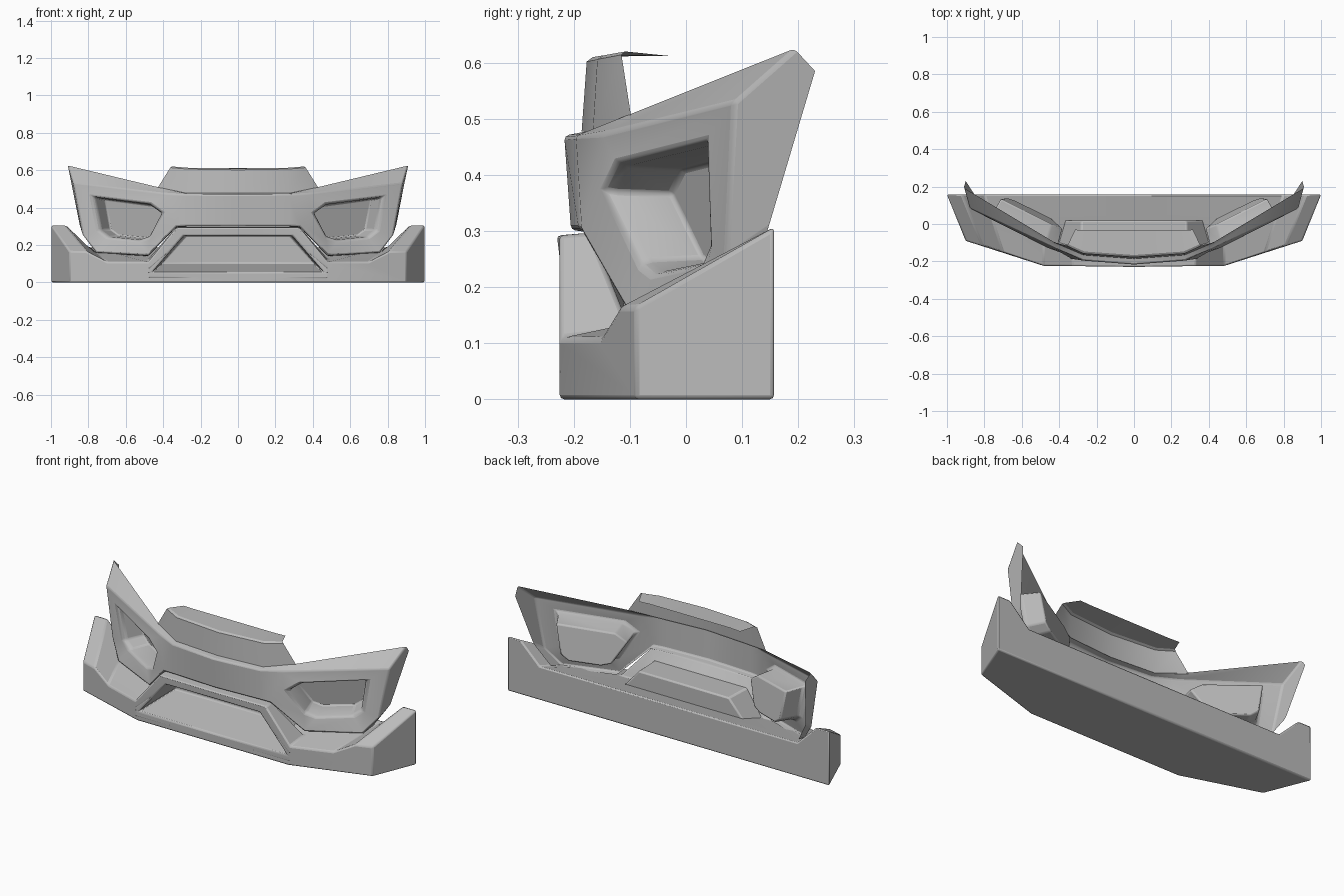
import bpy
import bmesh

old = bpy.data.objects.get("Cube")
if old:
    bpy.data.objects.remove(old)

# One grey for the whole model
grey = bpy.data.materials.new("plain grey")
grey.use_nodes = True
grey.diffuse_color = (0.5, 0.5, 0.5, 1)
grey.node_tree.nodes["Principled BSDF"].inputs["Base Color"].default_value = (0.5, 0.5, 0.5, 1)


def half_shell(name, points, faces, bevel):
    """Named points and faces for the left half, mirrored across x = 0."""
    bm = bmesh.new()
    verts = {k: bm.verts.new(p) for k, p in points.items()}
    for f in faces:
        bm.faces.new([verts[k] for k in f.split()])
    bmesh.ops.mirror(bm, geom=bm.verts[:] + bm.edges[:] + bm.faces[:],
                     axis='X', merge_dist=0.0005)
    bmesh.ops.remove_doubles(bm, verts=bm.verts[:], dist=0.0005)
    bmesh.ops.recalc_face_normals(bm, faces=bm.faces[:])
    mesh = bpy.data.meshes.new(name)
    bm.to_mesh(mesh)
    bm.free()
    mesh.materials.append(grey)
    ob = bpy.data.objects.new(name, mesh)
    bpy.context.collection.objects.link(ob)
    bpy.ops.object.select_all(action='DESELECT')
    ob.select_set(True)
    bpy.context.view_layer.objects.active = ob
    bpy.ops.object.shade_smooth_by_angle(angle=0.5)
    if bevel:
        mod = ob.modifiers.new("soft_edges", 'BEVEL')
        mod.width = bevel
        mod.segments = 2
        mod.limit_method = 'ANGLE'
        mod.angle_limit = 0.45
    return ob


# Lower bumper: skirt, corner fins, raised hood and recessed intake
F, B = -0.225, 0.157
lower = {
    # underside
    'b0': (0, F, 0), 'b1': (.47, F, 0), 'b2': (.9, -.09, 0), 'b3': (1, B, 0), 'b4': (0, B, 0),
    # front edge of the deck and fin
    'p1': (.48, F, .11), 'p2': (.7, -.152, .11), 'p3': (.81, -.118, .165), 'p4': (.9, -.09, .165),
    # back edge
    'q': (1, B, .307), 'r': (.92, B, .307), 's': (.8, B, .19), 't': (0, B, .19),
    # hood
    'u0': (0, F - .005, .292), 'u1': (.33, F, .292), 'v0': (0, -.17, .297), 'v1': (.33, -.17, .297),
    'w': (.48, -.1, .125),
    # intake opening and back panel
    'o0': (0, F, .055), 'o1': (.46, F, .055), 'o2': (.29, F, .25), 'o3': (0, F, .25),
    'k0': (0, .02, .1), 'k1': (.41, .02, .1), 'k2': (.28, .02, .25), 'k3': (0, .02, .25),
    # deck and hood meeting the intake box
    'j1': (.4, -.1, .125), 'j2': (.365, .02, .155), 'j3': (0, .02, .155),
    'x2': (.285, -.13, .25), 'x0': (0, -.13, .25),
}
half_shell("lower_bumper", lower, [
    'b0 b1 b2 b3 b4', 'b2 b3 q p4', 'b3 b4 t s r q',
    'b1 b2 p4 p3 p2 p1', 'p4 q r p3', 'p3 r s p2',
    'p1 p2 s w', 'w s j2 j1', 's t j3 j2',
    'p1 u1 v1 w', 'u0 u1 v1 v0', 'v0 v1 x2 x0', 'v1 w j1 x2',
    'b0 b1 o1 o0', 'b1 p1 o1', 'p1 u1 o2 o1', 'u1 u0 o3 o2',
    'o0 o1 k1 k0', 'o1 o2 k2 k1', 'o2 o3 k3 k2', 'k0 k1 k2 k3',
], 0.008)

# Upper bumper: centre band and swept wings
upper = {
    # front crease and the ledge behind it
    'a0': (0, -.217, .47), 'a1': (.27, -.196, .472), 'a2': (.4, -.14, .475), 'c': (.88, .085, .53),
    'l0': (0, -.18, .477), 'l1': (.27, -.16, .477), 'l2': (.43, -.095, .51), 'tip': (.91, .193, .625),
    # lower edge
    'd0': (0, -.205, .302), 'm': (.27, -.192, .302), 'd1': (.33, -.188, .3),
    'd2': (.48, -.1, .145), 'd3': (.76, .02, .162), 'd4': (.83, .07, .25),
    # trailing edge
    'e1': (.9, .23, .585), 'e2': (.845, .145, .3), 'e3': (.77, .1, .18),
}
# Return lip along the lower edge
for k in ('d0', 'm', 'd1', 'd2', 'd3'):
    x, y, z = upper[k]
    upper[k + 'r'] = (x, y + .03, z - .004)

# Lamp pocket: rim, chamfer and back loops share one outline
rim = [(.785, .036, .465), (.47, -.125, .425), (.4, -.15, .375),
       (.47, -.083, .24), (.53, -.06, .22), (.7, .028, .238), (.75, .043, .275)]
n = len(rim)
mid = [sum(p[i] for p in rim) / n for i in range(3)]
for loop, size, dx, dy in (('h', 1, 0, 0), ('i', .92, -.008, .018), ('g', .86, -.045, .11)):
    for i, p in enumerate(rim):
        x, y, z = (mid[a] + (p[a] - mid[a]) * size for a in range(3))
        upper[f'{loop}{i}'] = (x + dx, y + dy, z)

wing = [
    'a0 a1 m d0', 'a1 a2 d1 m', 'a0 a1 l1 l0', 'a1 a2 l2 l1',
    'a2 l2 tip c', 'c tip e1 e2 d4', 'd4 e2 e3 d3',
    'd0 m mr d0r', 'm d1 d1r mr', 'd1 d2 d2r d1r', 'd2 d3 d3r d2r',
    # frame around the lamp
    'c a2 h1 h0', 'a2 d1 h2 h1', 'd1 d2 h3 h2', 'd2 h4 h3', 'd2 d3 h5 h4',
    'd3 d4 h6 h5', 'd4 c h0 h6',
    ' '.join(f'g{i}' for i in range(n)),
]
for near, far in ('hi', 'ig'):
    for i in range(n):
        j = (i + 1) % n
        wing.append(f'{near}{i} {near}{j} {far}{j} {far}{i}')
half_shell("upper_bumper", upper, wing, 0.008)

# Raised top panel with a backward lip
panel = {
    'a0': (0, -.186, .477), 'a1': (.27, -.166, .477), 'a2': (.43, -.098, .505),
    'b0': (0, -.177, .602), 'b1': (.27, -.158, .606), 'b2': (.362, -.115, .614),
    'c0': (0, -.166, .61), 'c1': (.265, -.147, .613), 'c2': (.352, -.108, .62),
    'f0': (0, -.035, .613), 'f1': (.25, -.035, .613), 'f2': (.315, -.03, .612),
}
half_shell("top_panel", panel, [
    'a0 a1 b1 b0', 'a1 a2 b2 b1', 'b0 b1 c1 c0', 'b1 b2 c2 c1',
    'c0 c1 f1 f0', 'c1 c2 f2 f1',
], 0)
